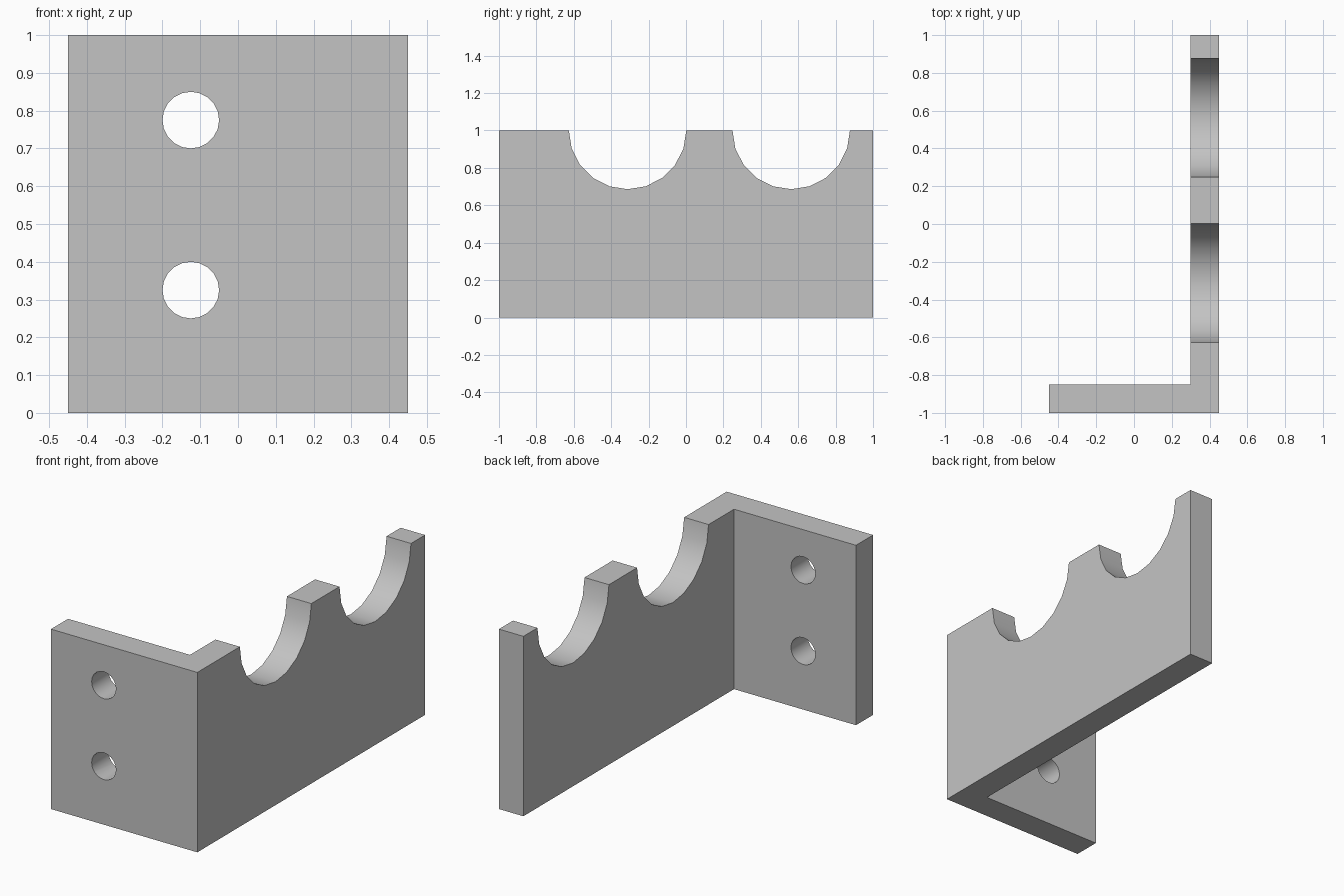
import bpy
import bmesh
from math import cos, sin, pi, radians
from mathutils import Vector

if "Cube" in bpy.data.objects:
    bpy.data.objects.remove(bpy.data.objects["Cube"], do_unlink=True)

WIDTH, LENGTH, HEIGHT, THICK = 0.9, 2.0, 1.0, 0.15
SADDLE_R, HOLE_R, SIDES = 0.314, 0.075, 20

grey = bpy.data.materials.new("plain grey")
grey.use_nodes = True
colour = (0.55, 0.55, 0.55, 1)
grey.diffuse_color = colour
grey.node_tree.nodes["Principled BSDF"].inputs["Base Color"].default_value = colour


def prism(name, points, sweep):
    """Extrude a closed outline of 3D points along a vector."""
    bm = bmesh.new()
    face = bm.faces.new([bm.verts.new(p) for p in points])
    result = bmesh.ops.extrude_face_region(bm, geom=[face])
    verts = [v for v in result["geom"] if isinstance(v, bmesh.types.BMVert)]
    bmesh.ops.translate(bm, verts=verts, vec=Vector(sweep))
    bmesh.ops.recalc_face_normals(bm, faces=bm.faces)
    mesh = bpy.data.meshes.new(name)
    bm.to_mesh(mesh)
    bm.free()
    mesh.materials.append(grey)
    obj = bpy.data.objects.new(name, mesh)
    bpy.context.collection.objects.link(obj)
    return obj


# L-shaped bracket body: long rail on the left, mounting flange at the front
x, y = WIDTH / 2, LENGTH / 2
outline = [(-x, -y), (x, -y), (x, y), (x - THICK, y),
           (x - THICK, -y + THICK), (-x, -y + THICK)]
bracket = prism("bracket", [(px, py, 0) for px, py in outline], (0, 0, HEIGHT))
cutters = []

# Half-round saddles in the top of the rail, open upwards
for centre in (-0.3125, 0.5625):
    arc = [(0, centre - SADDLE_R * cos(pi * i / 10), HEIGHT - SADDLE_R * sin(pi * i / 10))
           for i in range(11)]
    arc += [(0, centre + SADDLE_R, HEIGHT + 0.2), (0, centre - SADDLE_R, HEIGHT + 0.2)]
    cutters.append(prism("saddle_cutter", arc, (1, 0, 0)))

# Round screw holes through the flange
for z in (0.325, 0.775):
    ring = [(-0.125 + HOLE_R * cos(2 * pi * i / SIDES), -y - 0.1,
             z + HOLE_R * sin(2 * pi * i / SIDES)) for i in range(SIDES)]
    cutters.append(prism("hole_cutter", ring, (0, 0.4, 0)))

bpy.ops.object.select_all(action="DESELECT")
bpy.context.view_layer.objects.active = bracket
bracket.select_set(True)
for cutter in cutters:
    cut = bracket.modifiers.new("cut", "BOOLEAN")
    cut.operation, cut.solver, cut.object = "DIFFERENCE", "EXACT", cutter
    bpy.ops.object.modifier_apply(modifier=cut.name)
    bpy.data.objects.remove(cutter, do_unlink=True)

bpy.ops.object.shade_smooth_by_angle(angle=radians(30))
